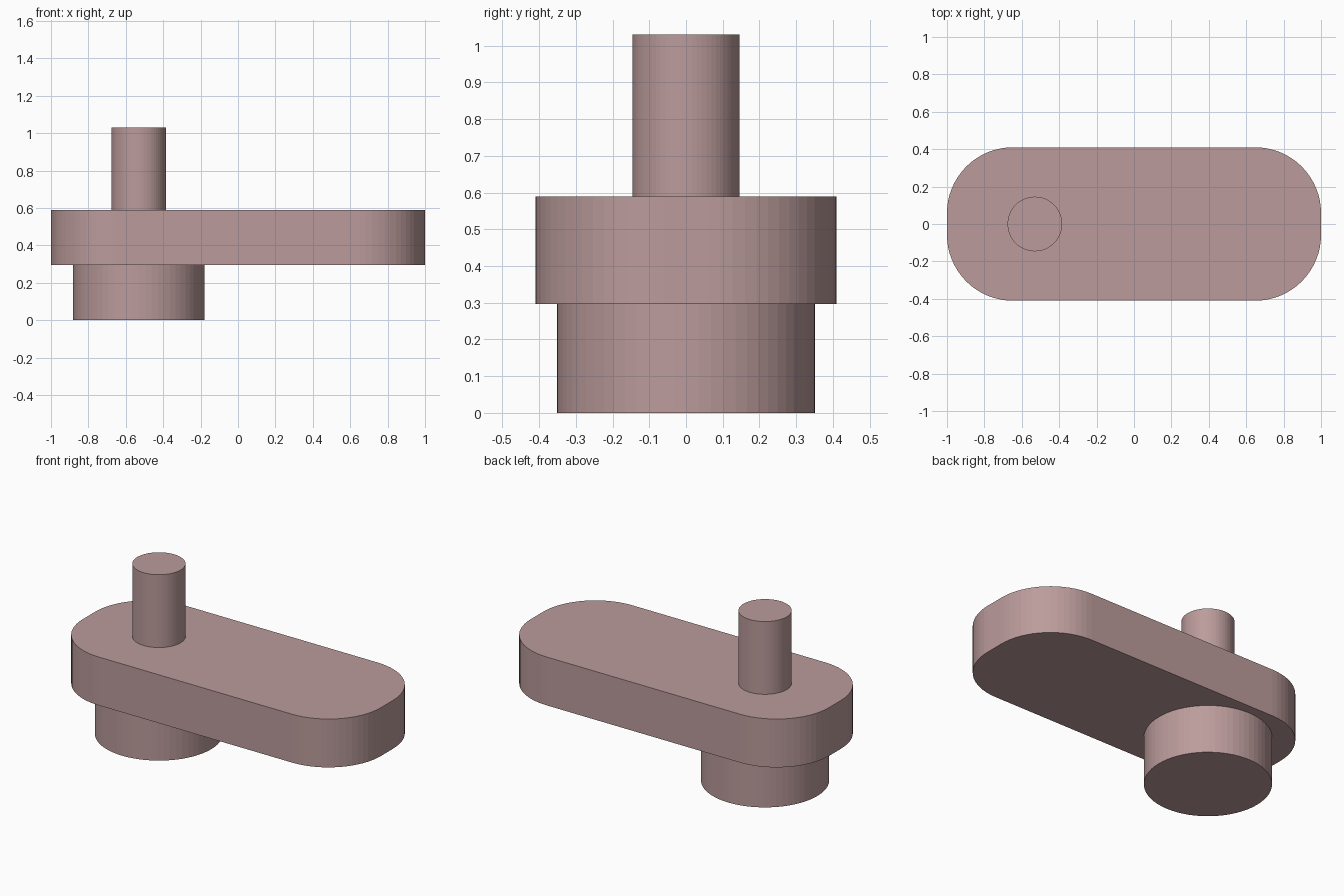
import bpy, bmesh
from math import sin, cos, pi

if "Cube" in bpy.data.objects:
    bpy.data.objects.remove(bpy.data.objects["Cube"])

mat = bpy.data.materials.new("dusty_rose")
mat.diffuse_color = (0.5, 0.33, 0.33, 1)
mat.use_nodes = True
mat.node_tree.nodes["Principled BSDF"].inputs["Base Color"].default_value = mat.diffuse_color


def extrude_outline(name, outline, z0, z1):
    """Solid prism from a closed 2D outline."""
    bm = bmesh.new()
    face = bm.faces.new([bm.verts.new((x, y, z0)) for x, y in outline])
    top = bmesh.ops.extrude_face_region(bm, geom=[face], use_keep_orig=True)
    verts = [g for g in top["geom"] if isinstance(g, bmesh.types.BMVert)]
    bmesh.ops.translate(bm, verts=verts, vec=(0, 0, z1 - z0))
    bmesh.ops.recalc_face_normals(bm, faces=bm.faces)
    mesh = bpy.data.meshes.new(name)
    bm.to_mesh(mesh)
    bm.free()
    mesh.materials.append(mat)
    obj = bpy.data.objects.new(name, mesh)
    bpy.context.collection.objects.link(obj)
    return obj


def circle(cx, r, n=64):
    return [(cx + r * cos(2 * pi * i / n), r * sin(2 * pi * i / n)) for i in range(n)]


def rounded_rect(hx, hy, r, n=16):
    pts = []
    for k, (sx, sy) in enumerate([(1, 1), (-1, 1), (-1, -1), (1, -1)]):
        for i in range(n + 1):
            a = pi / 2 * (k + i / n)
            pts.append((sx * (hx - r) + r * cos(a), sy * (hy - r) + r * sin(a)))
    return pts


PIVOT_X = -0.53

# Lower hub, arm plate and upright pin
extrude_outline("lower_hub", circle(PIVOT_X, 0.352), 0, 0.296)
extrude_outline("arm_plate", rounded_rect(1.0, 0.41, 0.352), 0.296, 0.589)
extrude_outline("upper_pin", circle(PIVOT_X, 0.146), 0.589, 1.03)
